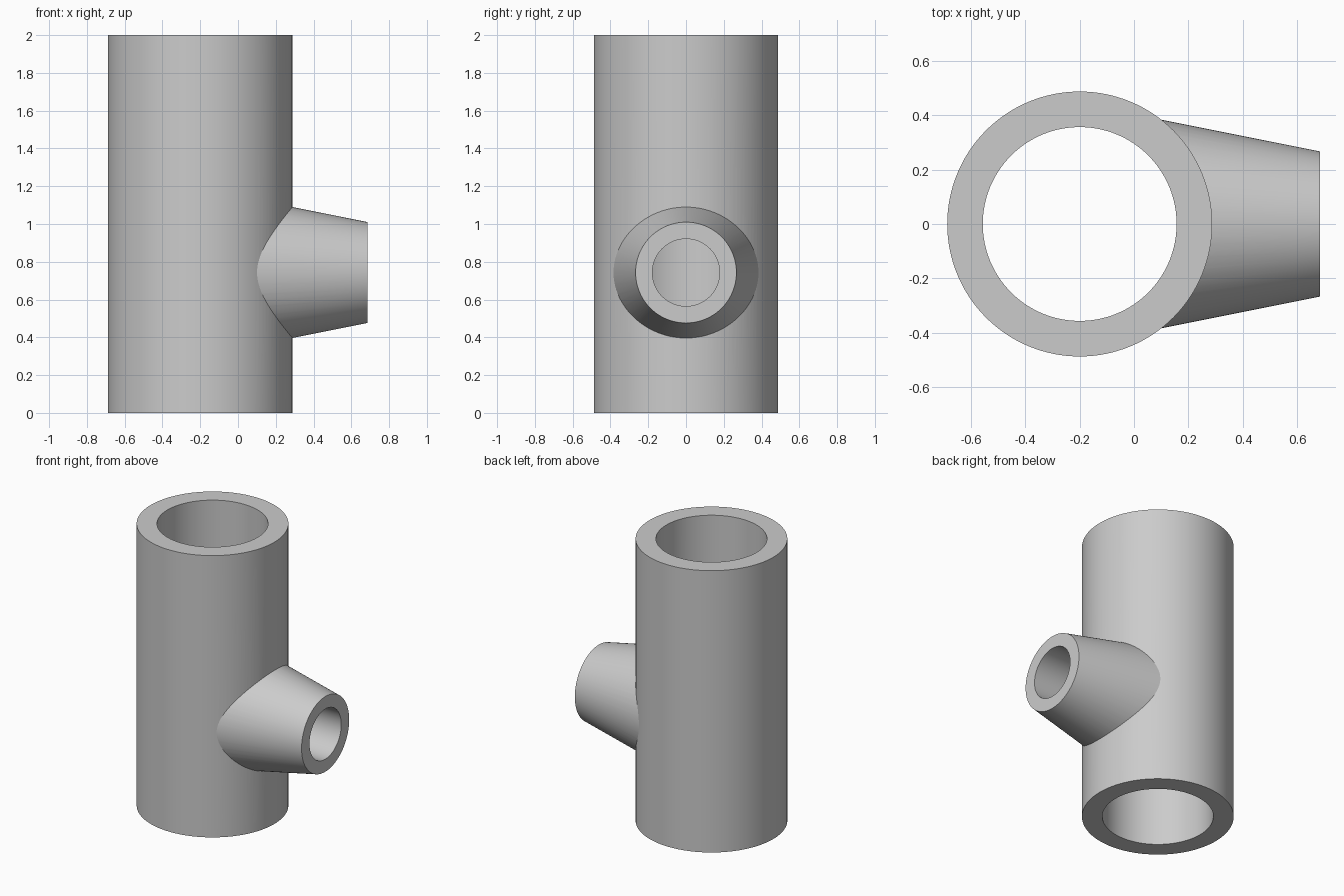
import bpy
import math

cube = bpy.data.objects.get("Cube")
if cube:
    bpy.data.objects.remove(cube, do_unlink=True)

SEGMENTS = 128
PIPE_X, PIPE_R, BORE_R, HEIGHT = -0.2, 0.488, 0.357, 2.0
BRANCH_Z, BRANCH_END, TIP_R, BRANCH_BORE = 0.743, 0.686, 0.267, 0.178
TAPER = 0.2

grey = bpy.data.materials.new("plain grey")
grey.use_nodes = True
colour = (0.6, 0.6, 0.6, 1)
grey.diffuse_color = colour
grey.node_tree.nodes["Principled BSDF"].inputs["Base Color"].default_value = colour


def cone(name, r1, r2, depth, location, along_x=False):
    """Closed cylinder or cone along z, or along x."""
    bpy.ops.mesh.primitive_cone_add(
        vertices=SEGMENTS, radius1=r1, radius2=r2, depth=depth, location=location,
        rotation=(0, math.pi / 2 if along_x else 0, 0))
    obj = bpy.context.object
    obj.name = name
    obj.data.materials.append(grey)
    return obj


def combine(target, tool, operation):
    """Apply a boolean and remove the tool."""
    mod = target.modifiers.new(operation.lower(), "BOOLEAN")
    mod.operation = operation
    mod.solver = "EXACT"
    mod.object = tool
    bpy.ops.object.select_all(action="DESELECT")
    target.select_set(True)
    bpy.context.view_layer.objects.active = target
    bpy.ops.object.modifier_apply(modifier=mod.name)
    bpy.data.objects.remove(tool, do_unlink=True)


# Main upright pipe
pipe = cone("branched_pipe", PIPE_R, PIPE_R, HEIGHT, (PIPE_X, 0, HEIGHT / 2))

# Tapered side branch, starting inside the pipe
length = BRANCH_END - PIPE_X
middle = ((BRANCH_END + PIPE_X) / 2, 0, BRANCH_Z)
branch = cone("side_branch", TIP_R + TAPER * length, TIP_R, length, middle, True)
combine(pipe, branch, "UNION")

# Main bore and branch bore
bore = cone("main_bore", BORE_R, BORE_R, HEIGHT * 1.2, (PIPE_X, 0, HEIGHT / 2))
combine(pipe, bore, "DIFFERENCE")
reach = length + 0.1
side_bore = cone("branch_bore", BRANCH_BORE, BRANCH_BORE, reach,
                 (PIPE_X + reach / 2, 0, BRANCH_Z), True)
combine(pipe, side_bore, "DIFFERENCE")

bpy.ops.object.shade_smooth_by_angle(angle=math.radians(20))
